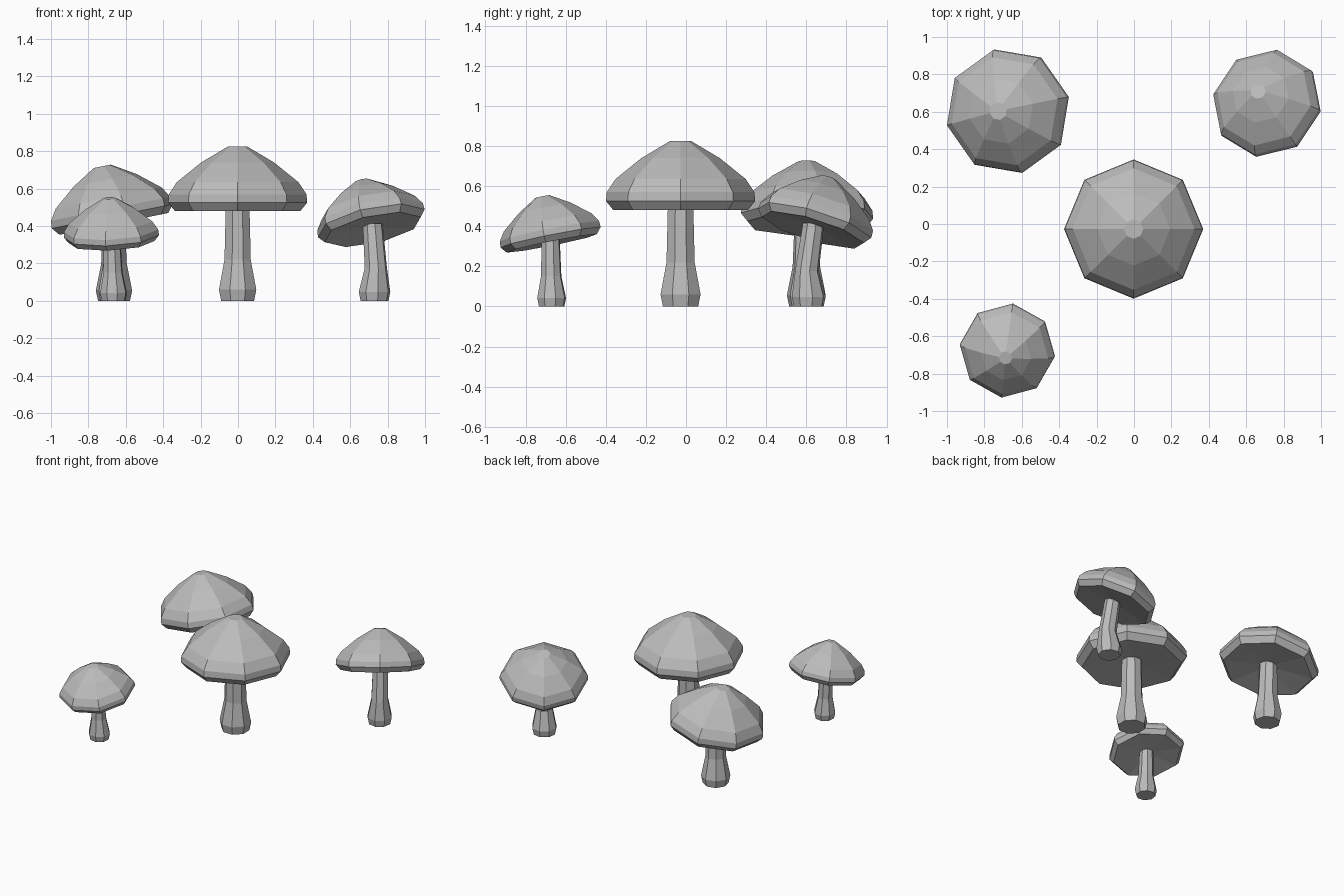
import bpy, math
from mathutils import Vector, Matrix

if "Cube" in bpy.data.objects:
    bpy.data.objects.remove(bpy.data.objects["Cube"])

SIDES = 8
grey = bpy.data.materials.new("mushroom_grey")
grey.diffuse_color = (0.5, 0.5, 0.5, 1)
grey.use_nodes = True
grey.node_tree.nodes["Principled BSDF"].inputs["Base Color"].default_value = grey.diffuse_color

# Profiles for the full-size mushroom: (radius, height)
CAP = [(0.335, -0.045), (0.372, 0.0), (0.368, 0.045), (0.325, 0.11),
       (0.195, 0.215), (0.052, 0.30)]          # heights relative to the rim
STEM = [(0.095, 0.0), (0.108, 0.06), (0.076, 0.22), (0.068, 0.50)]


def make_object(name, verts, faces):
    mesh = bpy.data.meshes.new(name)
    mesh.from_pydata(verts, [], faces)
    mesh.update()
    mesh.materials.append(grey)
    obj = bpy.data.objects.new(name, mesh)
    bpy.context.collection.objects.link(obj)
    return obj


def ring(radius, z, turn):
    return [Vector((radius * math.cos(turn + i * math.tau / SIDES),
                    radius * math.sin(turn + i * math.tau / SIDES), z))
            for i in range(SIDES)]


def bands(count):
    return [(r * SIDES + i, r * SIDES + (i + 1) % SIDES,
             (r + 1) * SIDES + (i + 1) % SIDES, (r + 1) * SIDES + i)
            for r in range(count - 1) for i in range(SIDES)]


def mushroom(name, scale, turn, rim, lean, path):
    """rim: centre of the widest ring; lean: x,y slope of the cap axis;
    path: stem centre at foot, bend and top."""
    turn = math.radians(turn)
    # Cap: faceted dome with a shallow hollow underside
    axis = Vector((lean[0], lean[1], 1)).normalized()
    tilt = Vector((0, 0, 1)).rotation_difference(axis).to_matrix().to_4x4()
    place = Matrix.Translation(rim) @ tilt @ Matrix.Scale(scale, 4)
    verts = [v for r, z in CAP for v in ring(r, z, turn)]
    faces = bands(len(CAP))
    top = (len(CAP) - 1) * SIDES
    faces.append(tuple(range(top, top + SIDES)))
    verts.append(Vector((0, 0, -0.015)))
    faces += [((i + 1) % SIDES, i, len(verts) - 1) for i in range(SIDES)]
    make_object(name + "_cap", [place @ v for v in verts], faces)

    # Stem: flared foot, slight bend, top hidden in the cap
    centres = [path[0], path[0], path[1], path[2]]
    verts = []
    for (r, z), (cx, cy) in zip(STEM, centres):
        height = rim[2] if z == 0.50 else z * scale
        verts += [v + Vector((cx, cy, height))
                  for v in ring(r * scale, 0, turn + math.pi / SIDES)]
    faces = bands(len(STEM))
    last = (len(STEM) - 1) * SIDES
    faces += [tuple(reversed(range(SIDES))), tuple(range(last, last + SIDES))]
    make_object(name + "_stem", verts, faces)


mushroom("centre_mushroom", 1.0, 0, (-0.002, -0.027, 0.525), (0, 0),
         [(-0.002, -0.027)] * 3)
mushroom("back_left_mushroom", 0.91, 13, (-0.672, 0.603, 0.452), (-0.2, 0.0),
         [(-0.663, 0.60), (-0.663, 0.60), (-0.668, 0.603)])
mushroom("back_right_mushroom", 0.80, -10, (0.713, 0.642, 0.415), (-0.22, 0.30),
         [(0.73, 0.612), (0.737, 0.603), (0.72, 0.636)])
mushroom("front_left_mushroom", 0.69, -7, (-0.677, -0.675, 0.345), (-0.05, -0.2),
         [(-0.665, -0.67), (-0.668, -0.672), (-0.675, -0.675)])
